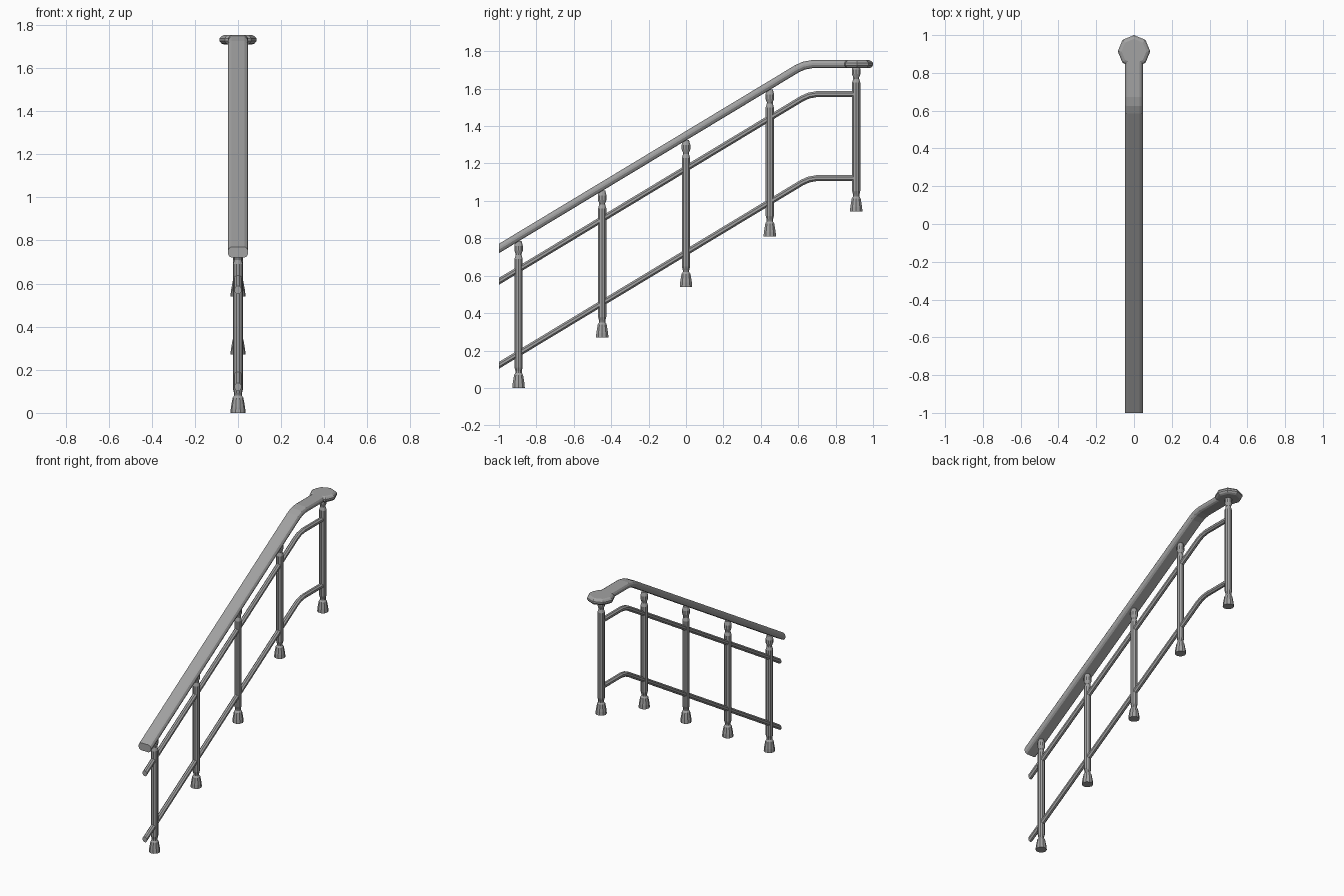
import bpy, bmesh
from math import cos, sin, tau
from mathutils import Vector

cube = bpy.data.objects.get("Cube")
if cube:
    bpy.data.objects.remove(cube)

steel = bpy.data.materials.new("grey_steel")
steel.use_nodes = True
GREY = (0.36, 0.36, 0.36, 1)
steel.diffuse_color = GREY
steel.node_tree.nodes["Principled BSDF"].inputs["Base Color"].default_value = GREY


def skin(name, rings):
    """Join equal rings of points into a capped solid."""
    bm = bmesh.new()
    loops = [[bm.verts.new(p) for p in ring] for ring in rings]
    n = len(loops[0])
    for a, b in zip(loops, loops[1:]):
        for i in range(n):
            j = (i + 1) % n
            bm.faces.new((a[i], a[j], b[j], b[i]))
    bm.faces.new(loops[0])
    bm.faces.new(loops[-1])
    bmesh.ops.recalc_face_normals(bm, faces=bm.faces)
    mesh = bpy.data.meshes.new(name)
    bm.to_mesh(mesh)
    bm.free()
    mesh.materials.append(steel)
    obj = bpy.data.objects.new(name, mesh)
    bpy.context.collection.objects.link(obj)
    return obj


def circle(r, sides, turn=0.0):
    return [(r * cos(tau * (i + turn) / sides), r * sin(tau * (i + turn) / sides))
            for i in range(sides)]


def lathe(name, profile, y, z, sides, turn=0.0):
    """Turn a (radius, height) profile around a vertical axis."""
    return skin(name, [[(px, y + py, z + h) for px, py in circle(r, sides, turn)]
                       for r, h in profile])


def sweep(name, section, path):
    """Carry a section along a (y, z) path with mitred bends and upright ends."""
    pts = [Vector((0, y, z)) for y, z in path]
    dirs = [(b - a).normalized() for a, b in zip(pts, pts[1:])]
    rings = []
    for k, p in enumerate(pts):
        d = dirs[max(k - 1, 0)]
        if k in (0, len(pts) - 1):
            along = Vector((0, 1, 0))
        else:
            along = (d + dirs[k]).normalized()
        up = Vector((0, -along.z, along.y)) / along.dot(d)
        rings.append([p + Vector((x, 0, 0)) + up * h for x, h in section])
    return skin(name, rings)


def bent_path(y_bend, z_flat, y_end):
    """Slope up from the front end, then round off into the level landing."""
    slope = 0.603
    corner = z_flat - slope * (y_bend + 1)
    return [(-1, corner), (y_bend - 0.04, z_flat - slope * 0.04),
            (y_bend - 0.004, z_flat - 0.008), (y_bend + 0.04, z_flat), (y_end, z_flat)]


# Handrail: flat oval section with rounded sides
half = [(0.030, -0.0215), (0.041, -0.016), (0.047, -0.005),
        (0.047, 0.005), (0.041, 0.016), (0.030, 0.0215)]
section = half + [(-x, -h) for x, h in half]
sweep("handrail", section, bent_path(0.634, 1.731, 0.915))

# Rounded end cap of the handrail
cap = [(0.066, -0.0215), (0.078, -0.016), (0.086, -0.006),
       (0.086, 0.006), (0.078, 0.016), (0.066, 0.0215)]
lathe("handrail_end", cap, 0.914, 1.731, 8)

# Two thin bars below the handrail
for label, z in (("lower_bar", 1.122), ("upper_bar", 1.571)):
    sweep(label, circle(0.017, 8, 0.5), bent_path(0.66, z, 0.91))

# Posts with flared feet and turned tops
foot = [(0.035, 0), (0.033, 0.025), (0.025, 0.07), (0.018, 0.08), (0.018, 0.09), (0.023, 0.11)]
top = [(0.023, 0.69), (0.017, 0.71), (0.017, 0.718), (0.024, 0.735),
       (0.024, 0.76), (0.017, 0.785)]
for i, (y, z) in enumerate([(-0.895, 0), (-0.448, 0.27), (0, 0.54),
                            (0.448, 0.81), (0.91, 0.943)]):
    lathe(f"post_{i + 1}", foot + top, y, z, 10)
